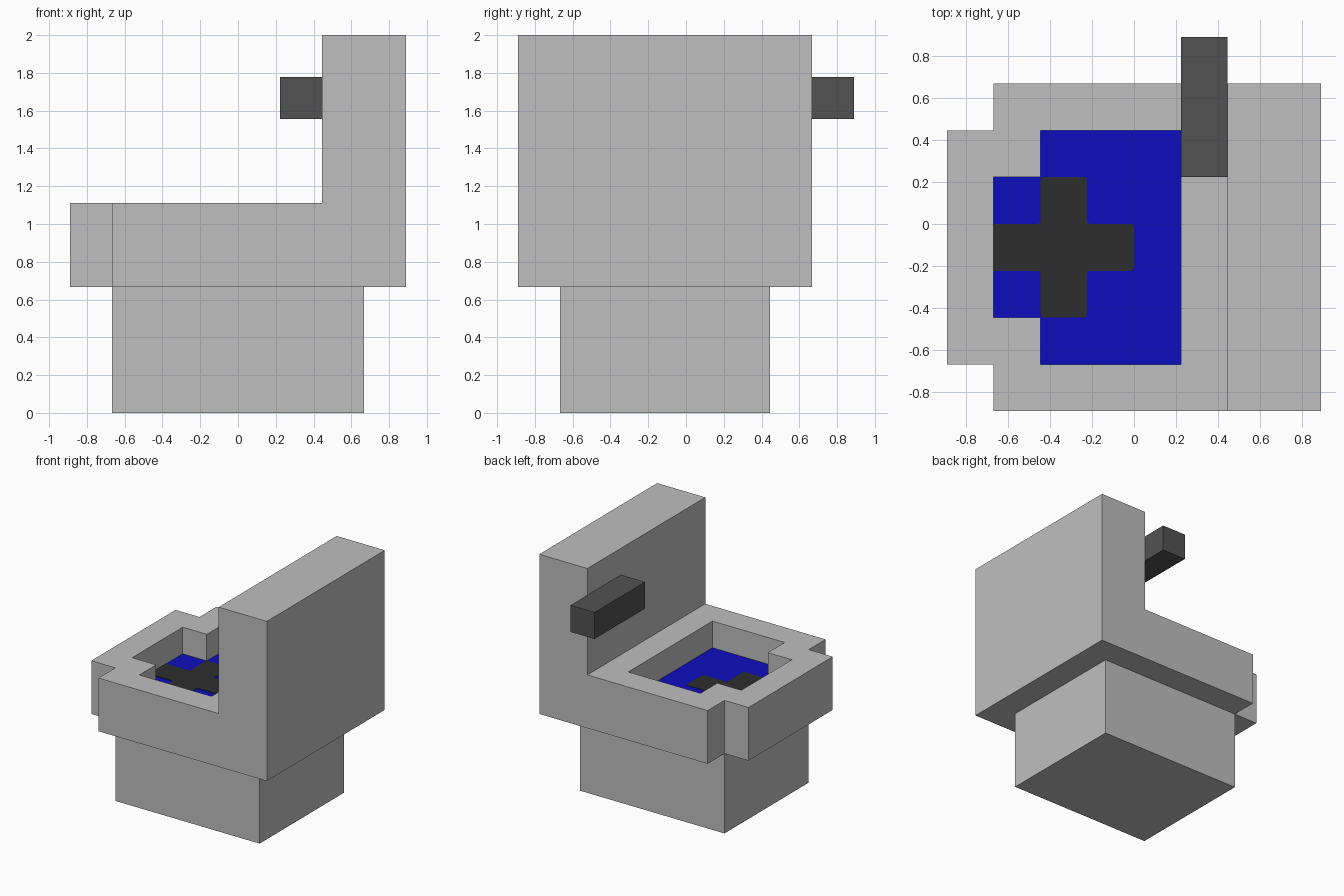
import bpy
import bmesh

U = 2 / 9  # the whole model sits on a nine-unit grid

if "Cube" in bpy.data.objects:
    bpy.data.objects.remove(bpy.data.objects["Cube"], do_unlink=True)


def make_material(name, rgb):
    mat = bpy.data.materials.new(name)
    mat.use_nodes = True
    mat.diffuse_color = (*rgb, 1)
    bsdf = next(n for n in mat.node_tree.nodes if n.type == "BSDF_PRINCIPLED")
    bsdf.inputs["Base Color"].default_value = (*rgb, 1)
    return mat


ceramic = make_material("ceramic grey", (0.52, 0.52, 0.52))
blue = make_material("water blue", (0.004, 0.004, 0.52))
charcoal = make_material("waste charcoal", (0.027, 0.027, 0.027))
iron = make_material("handle dark grey", (0.084, 0.084, 0.084))


def prism(name, outline, low, high, mat, axis="z", round_corner=None):
    """Extrude an outline (grid units) along z, or an x-z outline along y."""
    def place(a, b, c):
        return (a * U, b * U, c * U) if axis == "z" else (a * U, c * U, b * U)

    bm = bmesh.new()
    face = bm.faces.new([bm.verts.new(place(a, b, low)) for a, b in outline])
    ext = bmesh.ops.extrude_face_region(bm, geom=[face])
    step = place(0, 0, high - low)
    bmesh.ops.translate(bm, vec=step, verts=[g for g in ext["geom"] if isinstance(g, bmesh.types.BMVert)])
    if round_corner:
        upright = [e for e in bm.edges
                   if abs(e.verts[0].co.z - e.verts[1].co.z) > 1e-5 and round_corner(e.verts[0].co)]
        bmesh.ops.bevel(bm, geom=upright, offset=0.015, segments=2, profile=0.5, affect="EDGES")
    bmesh.ops.recalc_face_normals(bm, faces=bm.faces)
    mesh = bpy.data.meshes.new(name)
    bm.to_mesh(mesh)
    bm.free()
    mesh.materials.append(mat)
    obj = bpy.data.objects.new(name, mesh)
    bpy.context.collection.objects.link(obj)
    return obj


def rect(x0, x1, y0, y1):
    return [(x0, y0), (x1, y0), (x1, y1), (x0, y1)]


def combine(target, helper, operation):
    """Apply a boolean and remove its helper."""
    helper.hide_render = True
    mod = target.modifiers.new(operation.lower(), "BOOLEAN")
    mod.operation, mod.solver, mod.object = operation, "EXACT", helper
    bpy.context.view_layer.objects.active = target
    bpy.ops.object.modifier_apply(modifier=mod.name)
    bpy.data.objects.remove(helper, do_unlink=True)


# Pedestal
prism("pedestal", rect(-3, 3, -3, 2), 0, 3, ceramic)

# Bowl and tank share one L-shaped side profile, plus a narrower front lip
side = [(-3, 3), (4, 3), (4, 9), (2, 9), (2, 5), (-3, 5)]
body = prism("bowl_and_tank", side, -4, 3, ceramic, axis="y")
combine(body, prism("lip", rect(-4, -2.5, -3, 2), 3, 5, ceramic), "UNION")

# Basin cut into the bowl, just deep enough to hold the water plate
basin = [(-3, -2), (-2, -2), (-2, -3), (1, -3), (1, 2), (-2, 2), (-2, 1), (-3, 1)]
combine(body, prism("basin_cutter", basin, 3.96, 6, ceramic), "DIFFERENCE")

# Water surface
prism("water", basin, 3.96, 4, blue)

# Cross-shaped patch lying on the water, square only where it meets the wall
cross = [(-3, -1), (-2, -1), (-2, -2), (-1, -2), (-1, -1), (0, -1),
         (0, 0), (-1, 0), (-1, 1), (-2, 1), (-2, 0), (-3, 0)]
prism("waste_patch", cross, 4, 4.015, charcoal, round_corner=lambda co: co.x > -2.9 * U)

# Flush handle reaching past the side of the tank
prism("flush_handle", rect(1, 2, 1, 4), 7, 8, iron)
